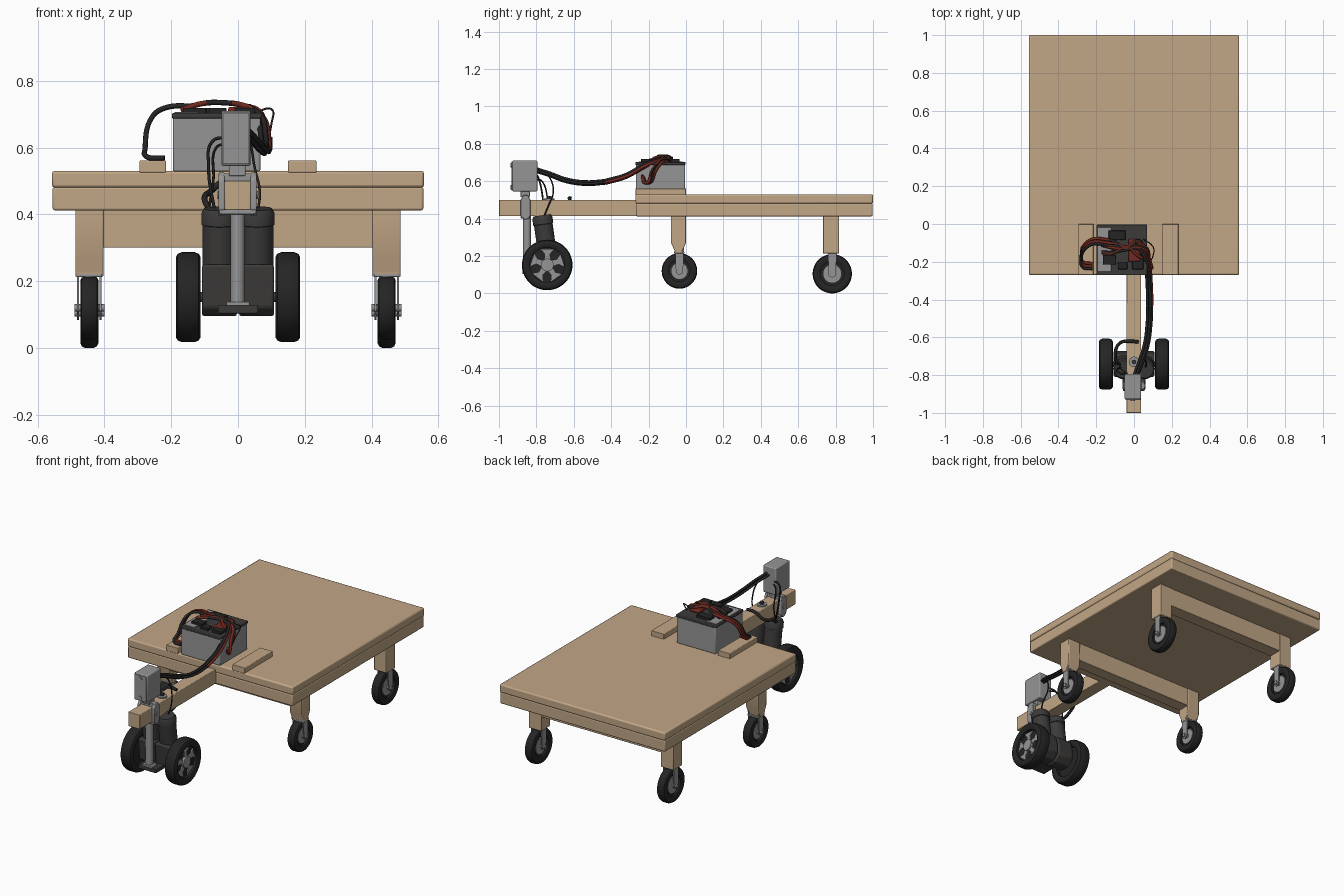
import bpy, bmesh, math, random
from mathutils import Vector, Matrix

if "Cube" in bpy.data.objects:
    bpy.data.objects.remove(bpy.data.objects["Cube"])

random.seed(4)


def material(name, rgb):
    m = bpy.data.materials.new(name)
    m.diffuse_color = (*rgb, 1)
    m.use_nodes = True
    m.node_tree.nodes["Principled BSDF"].inputs["Base Color"].default_value = m.diffuse_color
    return m


WOOD = material("tan wood", (0.54, 0.385, 0.24))
METAL = material("grey metal", (0.30, 0.30, 0.30))
DARK = material("dark motor grey", (0.045, 0.043, 0.042))
RUBBER = material("black rubber", (0.018, 0.018, 0.019))
RED = material("dark red cable", (0.17, 0.022, 0.014))


def finish(bm, name, mats, smooth=True, bevel=0):
    bmesh.ops.recalc_face_normals(bm, faces=bm.faces)
    me = bpy.data.meshes.new(name)
    bm.to_mesh(me)
    bm.free()
    ob = bpy.data.objects.new(name, me)
    bpy.context.collection.objects.link(ob)
    for m in mats:
        me.materials.append(m)
    if bevel:
        b = ob.modifiers.new("bevel", 'BEVEL')
        b.width, b.segments = bevel, 2
    if smooth:
        bpy.ops.object.select_all(action='DESELECT')
        ob.select_set(True)
        bpy.context.view_layer.objects.active = ob
        bpy.ops.object.shade_smooth_by_angle(angle=math.radians(35))
    return ob


def box(name, x, y, z, mat, bevel=0.003):
    bm = bmesh.new()
    size = Vector((x[1] - x[0], y[1] - y[0], z[1] - z[0]))
    mid = Vector((x[0] + x[1], y[0] + y[1], z[0] + z[1])) / 2
    bmesh.ops.create_cube(bm, size=1, matrix=Matrix.Translation(mid) @ Matrix.Diagonal((*size, 1)))
    return finish(bm, name, [mat], bevel=bevel)


def prism(name, yz, x0, x1, mat, bevel=0.003):
    """Side profile in y, z extruded along x."""
    bm = bmesh.new()
    f = bm.faces.new([bm.verts.new((x0, y, z)) for y, z in yz])
    r = bmesh.ops.extrude_face_region(bm, geom=[f])
    bmesh.ops.translate(bm, vec=(x1 - x0, 0, 0), verts=[g for g in r["geom"] if isinstance(g, bmesh.types.BMVert)])
    return finish(bm, name, [mat], bevel=bevel)


def lathe(name, profile, centre, axis, mat, seg=40):
    """Profile of (distance along axis, radius), revolved about the axis."""
    bm = bmesh.new()
    turn = Vector((0, 0, 1)).rotation_difference(Vector(axis)).to_matrix()
    rings = []
    for h, r in profile:
        n = 1 if r == 0 else seg
        rings.append([bm.verts.new(Vector(centre) + turn @ Vector((
            r * math.cos(i * math.tau / seg), r * math.sin(i * math.tau / seg), h))) for i in range(n)])
    for a, b in zip(rings, rings[1:]):
        for i in range(seg):
            j = (i + 1) % seg
            vs = [a[i % len(a)], a[j % len(a)], b[j % len(b)], b[i % len(b)]]
            bm.faces.new(list(dict.fromkeys(vs)))
    return finish(bm, name, [mat])


def rod(name, a, b, r, mat, seg=24):
    d = Vector(b) - Vector(a)
    return lathe(name, [(0, 0), (0, r), (d.length, r), (d.length, 0)], a, d, mat, seg)


def cable(name, pts, r, mat):
    cu = bpy.data.curves.new(name, 'CURVE')
    cu.dimensions, cu.bevel_depth, cu.bevel_resolution = '3D', r, 2
    cu.resolution_u, cu.use_fill_caps = 8, True
    sp = cu.splines.new('BEZIER')
    sp.bezier_points.add(len(pts) - 1)
    for p, co in zip(sp.bezier_points, pts):
        p.co = co
        p.handle_left_type = p.handle_right_type = 'AUTO'
    cu.materials.append(mat)
    ob = bpy.data.objects.new(name, cu)
    bpy.context.collection.objects.link(ob)
    bpy.ops.object.select_all(action='DESELECT')
    ob.select_set(True)
    bpy.context.view_layer.objects.active = ob
    bpy.ops.object.convert(target='MESH')


def tyre(name, c, r, w, rim):
    """Rounded tyre about x with an open rim, closed by a thin web."""
    h = w / 2
    k = r - rim
    lathe(name, [(-h * 0.3, 0), (-h * 0.3, rim), (-h * 0.8, rim), (-h, rim + k * 0.3), (-h, r - k * 0.35),
                 (-h * 0.85, r - k * 0.12), (-h * 0.5, r), (h * 0.5, r), (h * 0.85, r - k * 0.12), (h, r - k * 0.35),
                 (h, rim + k * 0.3), (h * 0.8, rim), (h * 0.3, rim), (h * 0.3, 0)], c, (1, 0, 0), RUBBER, 48)


# Deck, tongue and cleats
box("deck", (-0.557, 0.557), (-0.27, 1.0), (0.48, 0.53), WOOD, 0.008)
box("deck_frame", (-0.555, 0.555), (-0.268, 0.997), (0.412, 0.482), WOOD, 0.006)
box("tongue_beam", (-0.04, 0.038), (-1.0, -0.26), (0.413, 0.5), WOOD)
box("left_cleat", (-0.295, -0.215), (-0.27, 0.0), (0.525, 0.561), WOOD)
box("right_cleat", (0.15, 0.235), (-0.27, 0.0), (0.525, 0.561), WOOD)

# Cross beams, legs and casters
for end, y0, y1, wy, wz, wr in (("front", -0.08, 0.0, -0.035, 0.12, 0.095), ("rear", 0.732, 0.818, 0.782, 0.105, 0.105)):
    box(end + "_cross_beam", (-0.42, 0.42), (y0 + 0.003, y1 - 0.003), (0.3, 0.415), WOOD)
    for side, s in (("left", -1), ("right", 1)):
        n = f"{end}_{side}_"
        if end == "front":
            shape = [(y0, 0.415), (y0, 0.27), (y0 + 0.018, 0.23), (y0 + 0.018, 0.213),
                     (y1 - 0.018, 0.213), (y1 - 0.018, 0.23), (y1, 0.27), (y1, 0.415)]
        else:
            shape = [(y0, 0.415), (y0, 0.213), (y1, 0.213), (y1, 0.415)]
        a, b = sorted((s * 0.403, s * 0.487))
        prism(n + "leg", shape, a, b, WOOD, 0.004)
        x = s * 0.445
        tyre(n + "caster_tyre", (x, wy, wz), wr, 0.054, wr * 0.6)
        lathe(n + "caster_hub", [(-0.017, 0), (-0.017, wr * 0.48), (0.017, wr * 0.48), (0.017, 0)],
              (x, wy, wz), (1, 0, 0), METAL)
        rod(n + "axle", (x - 0.045, wy, wz), (x + 0.045, wy, wz), 0.011, METAL, 12)
        box(n + "fork_crown", (x - 0.038, x + 0.038), (wy - 0.028, wy + 0.028), (0.212, 0.222), METAL, 0.002)
        for i, d in enumerate((-0.034, 0.034)):
            prism(f"{n}fork_plate_{i}", [(wy - 0.024, 0.25), (wy - 0.019, wz - 0.01), (wy, wz - 0.022),
                                         (wy + 0.019, wz - 0.01), (wy + 0.024, 0.25)],
                  x + d - 0.003, x + d + 0.003, METAL, 0)

# Drive wheels with five-spoke hubs, twin motors and gearboxes
WY, WZ = -0.742, 0.152
for side, s in (("left", -1), ("right", 1)):
    x = s * 0.149
    tyre(side + "_drive_tyre", (x, WY, WZ), 0.135, 0.074, 0.092)
    for i in range(5):
        a = i * math.tau / 5 + 0.3
        bm = bmesh.new()
        pts = [(a - 0.5, 0.03), (a - 0.2, 0.06), (a - 0.38, 0.09), (a + 0.38, 0.09), (a + 0.2, 0.06), (a + 0.5, 0.03)]
        f = bm.faces.new([bm.verts.new((x + s * 0.010, WY + r * math.cos(t), WZ + r * math.sin(t))) for t, r in pts])
        g = bmesh.ops.extrude_face_region(bm, geom=[f])
        bmesh.ops.translate(bm, vec=(s * 0.009, 0, 0), verts=[v for v in g["geom"] if isinstance(v, bmesh.types.BMVert)])
        finish(bm, f"{side}_wheel_spoke_{i}", [METAL], False)
    rod(side + "_wheel_hub", (x + s * 0.005, WY, WZ), (x + s * 0.028, WY, WZ), 0.034, METAL)
    rod(side + "_drive_axle", (s * 0.02, WY, WZ), (s * 0.168, WY, WZ), 0.015, DARK)
    foot, top = Vector((s * 0.056, -0.735, 0.17)), Vector((s * 0.056, -0.77, 0.418))
    lathe(side + "_motor", [(0, 0), (0, 0.052), (0.06, 0.052), (0.062, 0.046), (0.075, 0.046), (0.077, 0.05),
                            (0.2, 0.05), (0.202, 0.054), (0.235, 0.054), (0.25, 0.046), (0.25, 0)],
          foot, top - foot, DARK)
    a, b = sorted((s * 0.003, s * 0.108))
    prism(side + "_gearbox", [(-0.81, 0.25), (-0.8, 0.12), (-0.77, 0.095), (-0.71, 0.095), (-0.672, 0.13),
                              (-0.672, 0.19), (-0.69, 0.25)], a, b, DARK, 0.008)

# Steering column, foot and clamp
rod("steering_column", (-0.001, -0.85, 0.11), (-0.001, -0.85, 0.42), 0.021, METAL)
box("column_foot", (-0.06, 0.06), (-0.875, -0.79), (0.103, 0.128), DARK)
box("column_foot_cap", (-0.034, 0.034), (-0.876, -0.825), (0.126, 0.138), METAL)
for side, x0, x1 in (("left", -0.058, -0.04), ("right", 0.038, 0.056)):
    prism(side + "_clamp_plate", [(-0.885, 0.5), (-0.885, 0.415), (-0.865, 0.395), (-0.85, 0.395), (-0.832, 0.415),
                                  (-0.832, 0.5), (-0.845, 0.525), (-0.87, 0.525)], x0, x1, METAL)
    rod(side + "_clamp_bolt", (x0 - 0.004, -0.858, 0.458), (x1 + 0.004, -0.858, 0.458), 0.012, METAL, 12)
box("clamp_bottom", (-0.056, 0.054), (-0.884, -0.833), (0.4, 0.414), METAL)
box("clamp_top", (-0.056, 0.054), (-0.875, -0.84), (0.499, 0.522), METAL)
box("controller_neck", (-0.027, 0.022), (-0.885, -0.835), (0.515, 0.55), METAL)

# Controller box
box("controller_box", (-0.05, 0.038), (-0.928, -0.795), (0.545, 0.71), METAL, 0.006)
box("controller_lid", (-0.046, 0.034), (-0.933, -0.927), (0.55, 0.705), METAL, 0.002)
for i, z in enumerate((0.567, 0.685)):
    rod(f"lid_screw_{i}", (-0.006, -0.93, z), (-0.006, -0.937, z), 0.012, METAL, 12)
rod("pivot_washer", (0, -0.73, 0.498), (0, -0.73, 0.508), 0.028, METAL)
rod("pivot_bolt", (0, -0.73, 0.505), (0, -0.73, 0.522), 0.013, DARK, 6)

# Battery with lid fittings
box("battery_case", (-0.195, 0.067), (-0.268, -0.005), (0.528, 0.69), METAL, 0.005)
box("battery_lid", (-0.198, 0.07), (-0.271, -0.002), (0.687, 0.703), DARK, 0.004)
box("battery_lid_plate", (-0.19, -0.12), (-0.25, -0.02), (0.702, 0.706), METAL, 0.001)
for i, (x, y, w, d) in enumerate(((-0.13, -0.19, 0.07, 0.05), (-0.09, -0.06, 0.09, 0.05),
                                  (0.02, -0.21, 0.06, 0.06), (-0.06, -0.22, 0.05, 0.04))):
    box(f"battery_fitting_{i}", (x - w / 2, x + w / 2), (y - d / 2, y + d / 2), (0.7, 0.719), RUBBER)
box("terminal_cover", (-0.03, 0.035), (-0.2, -0.08), (0.7, 0.722), RED, 0.008)

# Red cable bundle on the battery
for i in range(5):
    y = -0.08 - 0.02 * i
    j = [random.uniform(-0.012, 0.012) for _ in range(4)]
    cable(f"bundle_cable_{i}", [(-0.17, y + j[0], 0.712), (-0.11, y + j[1], 0.731), (-0.04, -0.13 + j[2], 0.734),
                                (0.02, y + j[3], 0.725), (0.045, y - 0.02, 0.715)], 0.008, RED if i % 3 else RUBBER)

# Left loop, dropping to the deck
for i, (o, m) in enumerate(((0, RED), (0.016, RED), (-0.013, RUBBER))):
    cable(f"left_loop_cable_{i}", [(-0.13, -0.1 + o, 0.725), (-0.22, -0.095 + o, 0.718), (-0.258, -0.12 + o, 0.69),
                                   (-0.278, -0.17 + o, 0.6), (-0.272, -0.215 + o, 0.572), (-0.22, -0.225 + o, 0.568)],
          0.008, m)

# Dangling right loops
for i, (o, m) in enumerate(((0, RED), (0.018, RED), (0.008, RUBBER))):
    cable(f"right_loop_cable_{i}", [(0.01, -0.1 - o, 0.722), (0.06, -0.12 - o, 0.712), (0.079, -0.16 - o, 0.66),
                                    (0.074 + o, -0.2 - o, 0.59), (0.096, -0.235, 0.63)], 0.008, m)
cable("right_thin_wire", [(0.05, -0.08, 0.705), (0.1, -0.12, 0.715), (0.1, -0.17, 0.67), (0.08, -0.2, 0.59)], 0.003, RUBBER)

# Main harness from the battery to the controller
for i, (dx, dz) in enumerate(((0, 0), (0.013, 0.006), (-0.01, 0.008), (0.004, 0.017))):
    back = [(0.03 + dx, -0.13, 0.715 + dz / 2), (0.068 + dx, -0.22, 0.675 + dz), (0.079 + dx, -0.32, 0.62 + dz),
            (0.082 + dx, -0.43, 0.588 + dz)]
    front = [back[-1], (0.078 + dx, -0.53, 0.581 + dz), (0.063 + dx, -0.64, 0.596 + dz),
             (0.038 + dx, -0.72, 0.625 + dz), (0.01 + dx, -0.797, 0.65 + dz)]
    cable(f"harness_rear_{i}", back, 0.008, RED if i < 2 else RUBBER)
    cable(f"harness_front_{i}", front, 0.007, RUBBER)

# Motor leads and hose
cable("motor_lead_left", [(-0.03, -0.8, 0.63), (-0.075, -0.79, 0.62), (-0.088, -0.77, 0.54), (-0.07, -0.76, 0.41)], 0.005, RUBBER)
cable("motor_lead_left_thin", [(-0.03, -0.8, 0.61), (-0.065, -0.77, 0.6), (-0.074, -0.74, 0.5), (-0.09, -0.74, 0.4)], 0.004, RUBBER)
cable("motor_lead_right", [(0.01, -0.8, 0.67), (0.035, -0.73, 0.62), (0.05, -0.71, 0.54), (0.065, -0.735, 0.47), (0.06, -0.76, 0.41)], 0.004, RUBBER)
cable("motor_hose", [(-0.085, -0.75, 0.41), (-0.1, -0.69, 0.45), (-0.08, -0.635, 0.47), (-0.03, -0.62, 0.508),
                     (0.025, -0.625, 0.508)], 0.009, RUBBER)
